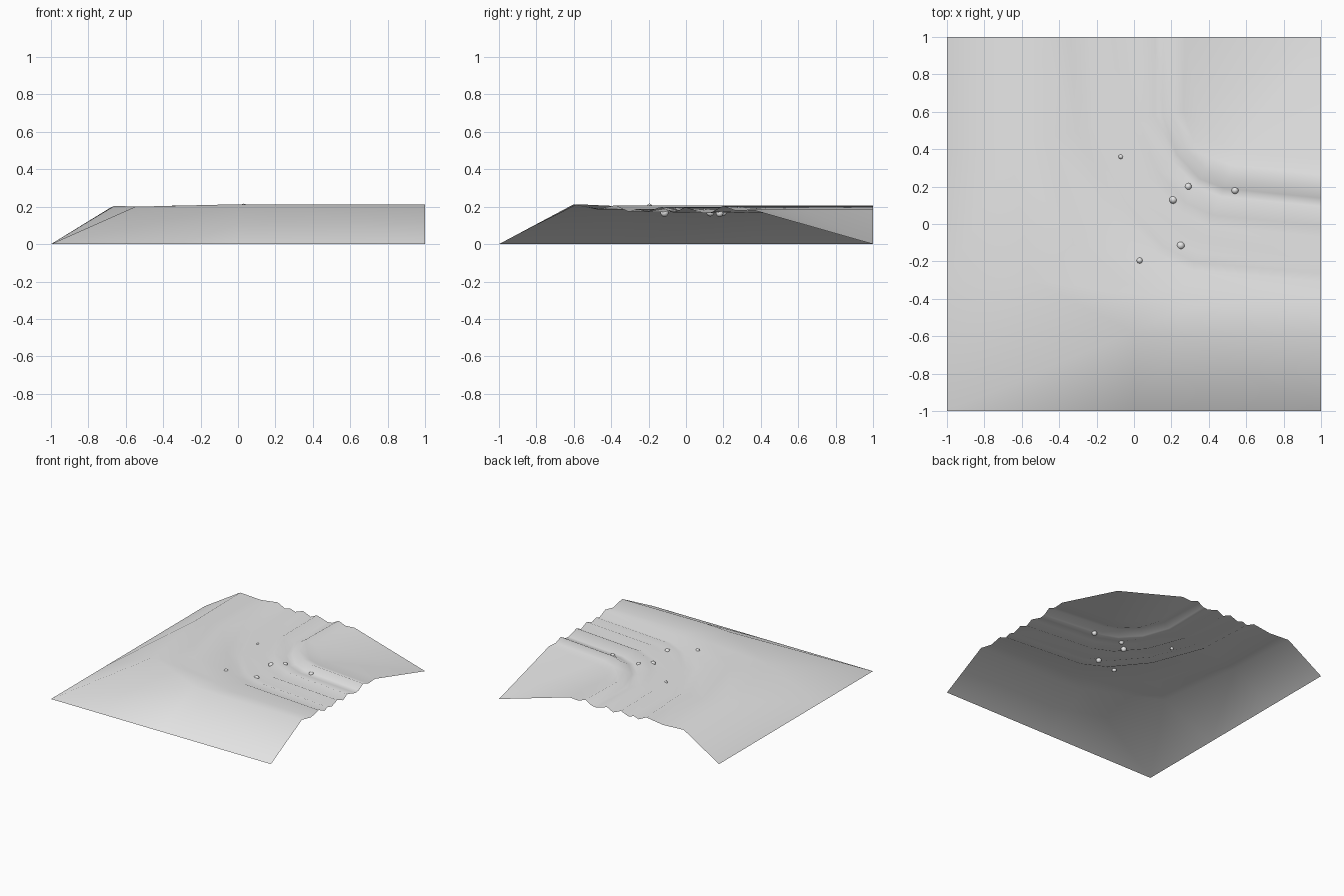
import bpy, bmesh
from mathutils import Vector
from mathutils.bvhtree import BVHTree

cube = bpy.data.objects.get("Cube")
if cube:
    bpy.data.objects.remove(cube, do_unlink=True)

grey = bpy.data.materials.new("pale_grey")
grey.use_nodes = True
colour = (0.8, 0.8, 0.8, 1)
grey.diffuse_color = colour
grey.node_tree.nodes["Principled BSDF"].inputs["Base Color"].default_value = colour


def add_object(name, bm):
    mesh = bpy.data.meshes.new(name)
    bm.to_mesh(mesh)
    bm.free()
    mesh.materials.append(grey)
    mesh.polygons.foreach_set("use_smooth", [True] * len(mesh.polygons))
    obj = bpy.data.objects.new(name, mesh)
    bpy.context.collection.objects.link(obj)
    return obj


# Stations around the bend: tile edge, bank crest, outer and inner track borders
stations = [
    ((-1, 1, 0), (-.68, 1, .196), (-.34, 1), (.36, 1)),
    ((-1, .4, 0), (-.66, .4, .205), (-.31, .5), (.34, .62)),
    ((-1, -.3, 0), (-.55, -.3, .2), (-.14, .06), (.38, .5)),
    ((-1, -1, 0), (0, -.58, .213), (.09, -.22), (.46, .43)),
    ((0, -1, 0), (.25, -.6, .213), (.28, -.32), (.56, .4)),
    ((1, -1, 0), (1, -.6, .211), (1, -.38), (1, .35)),
]
# Rutted cross-section: fraction across the track, height
ruts = [(0, .207), (.1, .173), (.16, .188), (.23, .172), (.33, .198), (.43, .168),
        (.51, .196), (.65, .166), (.71, .171), (.79, .204), (.88, .18), (1, .185)]


def station_row(edge, crest, outer, inner):
    edge, crest = Vector(edge), Vector(crest)
    outer, inner = Vector(outer), Vector(inner)
    shoulder = crest.xy.lerp(outer, .55)
    row = [edge, crest, Vector((*shoulder, .186))]
    for fraction, height in ruts:
        row.append(Vector((*outer.lerp(inner, fraction), height)))
    return row


# Terrain sheet with the curved rutted track
bm = bmesh.new()
rows = [[bm.verts.new(p) for p in station_row(*s)] for s in stations]
far_corner = bm.verts.new((1, 1, 0))
for a, b in zip(rows, rows[1:]):
    for i in range(len(a) - 1):
        bm.faces.new((a[i], b[i], b[i + 1], a[i + 1]))
    bm.faces.new((a[-1], b[-1], far_corner))
bmesh.ops.triangulate(bm, faces=bm.faces[:])
for face in bm.faces:
    if face.normal.z < 0:
        face.normal_flip()
surface = BVHTree.FromBMesh(bm)
add_object("track_terrain", bm)

# Pebbles resting on the track
pebbles = [(-.07, .36, .013), (.29, .2, .019), (.54, .18, .02),
           (.21, .13, .022), (.25, -.115, .022), (.03, -.195, .017)]
for n, (x, y, radius) in enumerate(pebbles, 1):
    ground = surface.ray_cast(Vector((x, y, 1)), Vector((0, 0, -1)))[0]
    bm = bmesh.new()
    bmesh.ops.create_icosphere(bm, subdivisions=2, radius=radius)
    stone = add_object(f"pebble_{n}", bm)
    stone.location = (x, y, ground.z - radius * .3)
